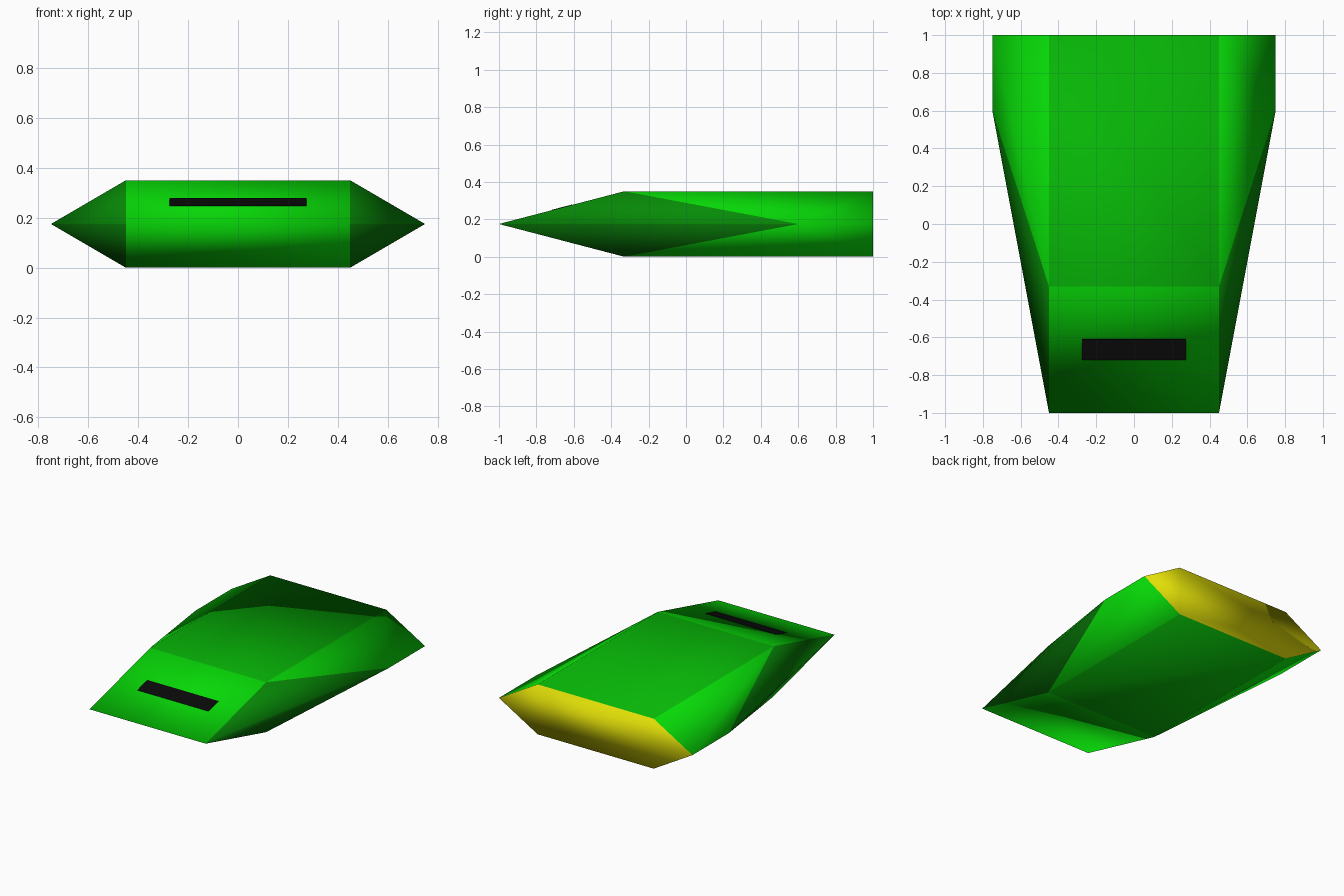
import bpy, bmesh
from mathutils import Vector

cube = bpy.data.objects.get("Cube")
if cube:
    bpy.data.objects.remove(cube, do_unlink=True)

HEIGHT = 0.35
MID = HEIGHT / 2
INNER, OUTER = 0.45, 0.75              # half widths of the flat deck and the side ridge
NOSE, SHOULDER, WIDEST, TAIL = -1.0, -0.33, 0.6, 1.0


def material(name, color):
    mat = bpy.data.materials.new(name)
    mat.use_nodes = True
    mat.diffuse_color = (*color, 1)
    bsdf = next(n for n in mat.node_tree.nodes if n.type == 'BSDF_PRINCIPLED')
    bsdf.inputs["Base Color"].default_value = (*color, 1)
    return mat


def make_object(name, bm, mats):
    mesh = bpy.data.meshes.new(name)
    bm.to_mesh(mesh)
    bm.free()
    for mat in mats:
        mesh.materials.append(mat)
    obj = bpy.data.objects.new(name, mesh)
    bpy.context.collection.objects.link(obj)
    return obj


bright_green = material("bright green", (0.002, 0.68, 0.002))
mid_green = material("mid green", (0.002, 0.46, 0.002))
dark_green = material("dark green", (0.002, 0.26, 0.002))
deep_green = material("deep green", (0.002, 0.17, 0.002))
yellow = material("engine yellow", (0.75, 0.73, 0.002))
black = material("window black", (0.003, 0.003, 0.003))

# Hull: faceted wedge wrapped around its corner points
bm = bmesh.new()
for side in (-1, 1):
    for y in (NOSE, WIDEST, TAIL):
        x = INNER if y == NOSE else OUTER
        bm.verts.new((side * x, y, MID))
    for y in (SHOULDER, TAIL):
        for z in (0, HEIGHT):
            bm.verts.new((side * INNER, y, z))
bmesh.ops.convex_hull(bm, input=bm.verts[:])
bmesh.ops.dissolve_limit(bm, angle_limit=0.01, verts=bm.verts[:], edges=bm.edges[:])
bmesh.ops.recalc_face_normals(bm, faces=bm.faces[:])


def hull_color(face):
    if face.normal.y > 0.9:                 # tail
        return 4
    if abs(face.normal.z) > 0.99:           # flat deck and belly
        return 1
    if len(face.verts) == 3:                # triangular cheeks
        return 2 if face.normal.z > 0 else 3
    return 0                                # nose slopes and side bevels


for face in bm.faces:
    face.material_index = hull_color(face)
    face.smooth = True
make_object("hull", bm, (bright_green, mid_green, dark_green, deep_green, yellow))

# Window: thin plate lying on the sloping front deck
slope = Vector((0, SHOULDER - NOSE, HEIGHT - MID)).normalized()
normal = Vector((0, -slope.z, slope.y))
bm = bmesh.new()
corners = []
for x, y in ((-1, -0.72), (1, -0.72), (1, -0.61), (-1, -0.61)):
    z = MID + (y - NOSE) * slope.z / slope.y
    corners.append(bm.verts.new(Vector((x * 0.275, y, z)) + normal * 0.002))
base = bm.faces.new(corners)
plate = bmesh.ops.extrude_face_region(bm, geom=[base])
moved = [v for v in plate["geom"] if isinstance(v, bmesh.types.BMVert)]
bmesh.ops.translate(bm, verts=moved, vec=normal * -0.004)
bmesh.ops.recalc_face_normals(bm, faces=bm.faces[:])
make_object("front_window", bm, (black,))
